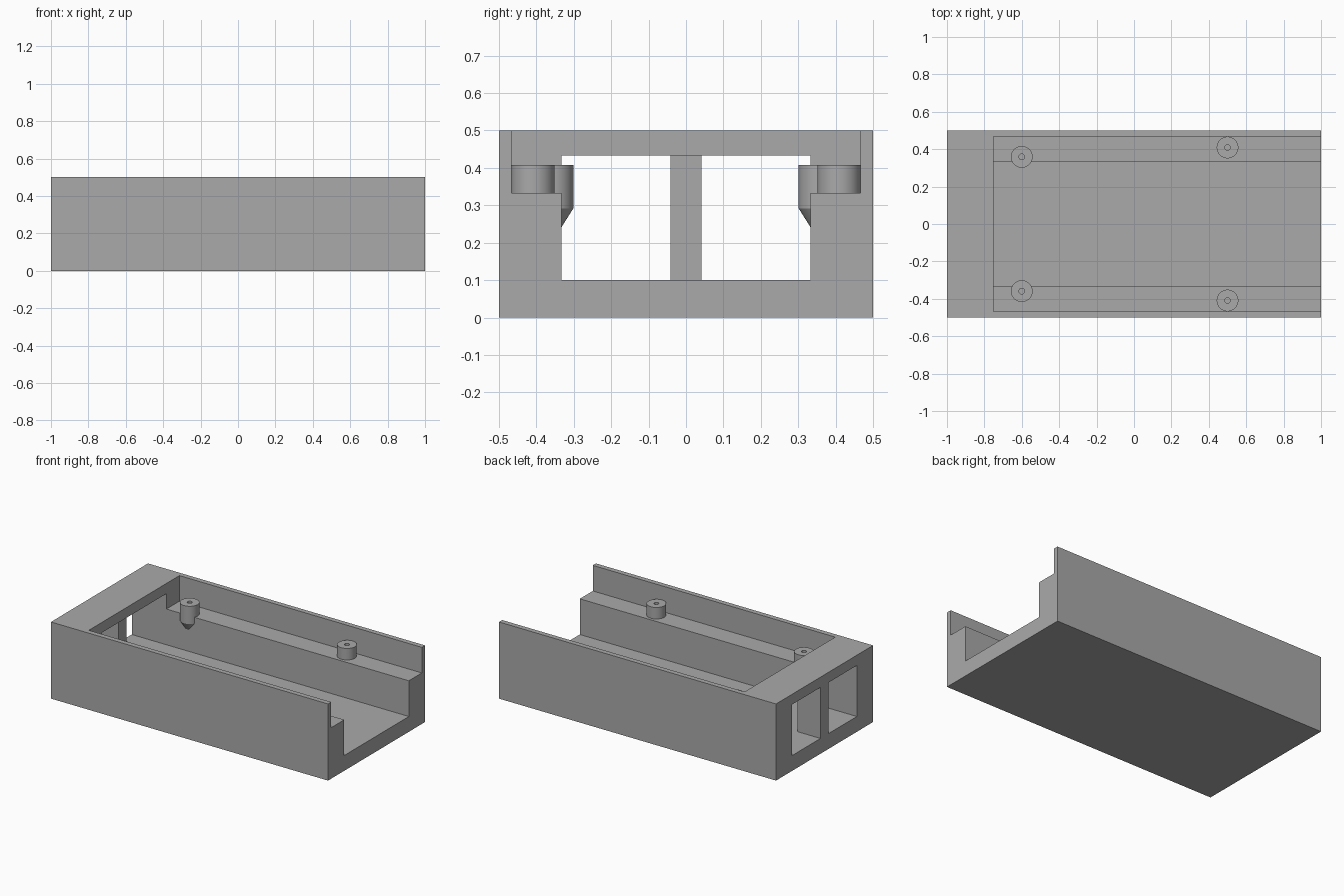
import bpy, bmesh
from math import tau, radians
from mathutils import Matrix, Vector

if "Cube" in bpy.data.objects:
    bpy.data.objects.remove(bpy.data.objects["Cube"], do_unlink=True)

GREY = (0.4, 0.4, 0.4, 1)
grey = bpy.data.materials.new("plain_grey")
grey.use_nodes = True
grey.diffuse_color = GREY
grey.node_tree.nodes["Principled BSDF"].inputs["Base Color"].default_value = GREY


def make_object(name, bm):
    bmesh.ops.recalc_face_normals(bm, faces=bm.faces)
    mesh = bpy.data.meshes.new(name)
    bm.to_mesh(mesh)
    bm.free()
    mesh.materials.append(grey)
    obj = bpy.data.objects.new(name, mesh)
    bpy.context.collection.objects.link(obj)
    return obj


def box(name, low, high):
    low, high = Vector(low), Vector(high)
    bm = bmesh.new()
    place = Matrix.Translation((low + high) / 2) @ Matrix.Diagonal((*(high - low), 1))
    bmesh.ops.create_cube(bm, size=1, matrix=place)
    return make_object(name, bm)


def lathe(name, profile, x, y):
    bm = bmesh.new()
    verts = [bm.verts.new((r, 0, z)) for r, z in profile]
    edges = [bm.edges.new(pair) for pair in zip(verts, verts[1:])]
    bmesh.ops.spin(bm, geom=verts + edges, cent=(0, 0, 0), axis=(0, 0, 1),
                   angle=tau, steps=48)
    bmesh.ops.remove_doubles(bm, verts=bm.verts, dist=0.0001)
    bmesh.ops.translate(bm, verts=bm.verts, vec=(x, y, 0))
    return make_object(name, bm)


def select_only(obj):
    bpy.ops.object.select_all(action='DESELECT')
    obj.select_set(True)
    bpy.context.view_layer.objects.active = obj


def subtract(obj, cutter):
    mod = obj.modifiers.new("cut", 'BOOLEAN')
    mod.operation = 'DIFFERENCE'
    mod.solver = 'EXACT'
    mod.object = cutter
    select_only(obj)
    bpy.ops.object.modifier_apply(modifier=mod.name)


# Tray: solid block with a wide recess above a narrower through channel
LEDGE, FLOOR, CEILING = 0.333, 0.1, 0.433
tray = box("tray", (-1, -0.5, 0), (1, 0.5, 0.5))
for low, high in (((-0.75, -0.467, LEDGE), (1.1, 0.467, 0.6)),
                  ((-1.1, -0.333, FLOOR), (1.1, 0.333, CEILING))):
    cutter = box("cutter", low, high)
    subtract(tray, cutter)
    bpy.data.objects.remove(cutter, do_unlink=True)

# Post dividing the end opening in two
box("end_post", (-1, -0.042, FLOOR), (-0.833, 0.042, CEILING))

# Standoffs with a pilot hole; the inner pair overhang the ledge on a cone
RADIUS = 0.058
top = [(0, 0.345), (0.015, 0.345), (0.015, 0.408), (RADIUS, 0.408)]
for side, y in (("left", 1), ("right", -1)):
    plain = lathe(side + "_plain_standoff",
                  top + [(RADIUS, LEDGE), (0, LEDGE)], 0.5, y * 0.409)
    coned = lathe(side + "_coned_standoff",
                  top + [(RADIUS, 0.292), (0, 0.2)], -0.6, y * 0.359)
    subtract(coned, tray)
    for standoff in (plain, coned):
        select_only(standoff)
        bpy.ops.object.shade_smooth_by_angle(angle=radians(30))
